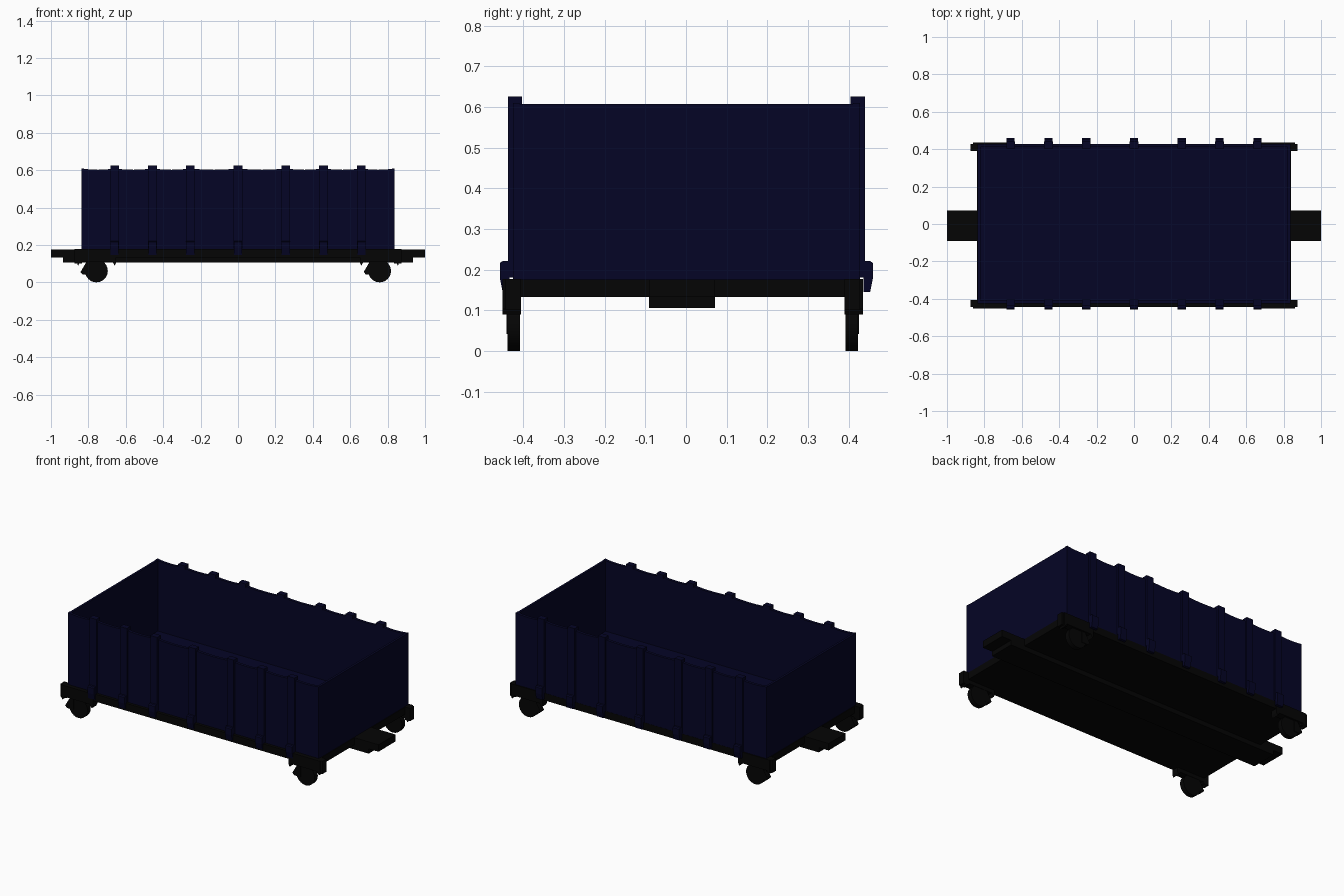
import bpy, bmesh, math

if "Cube" in bpy.data.objects:
    bpy.data.objects.remove(bpy.data.objects["Cube"])

def material(name, rgb):
    m = bpy.data.materials.new(name)
    m.diffuse_color = (*rgb, 1)
    m.use_nodes = True
    m.node_tree.nodes["Principled BSDF"].inputs["Base Color"].default_value = m.diffuse_color
    return m

NAVY = material("navy_paint", (0.0014, 0.0014, 0.019))
BLACK = material("black_iron", (0.0014, 0.0014, 0.0014))
BODY_Y, GEAR_Y = 0.001, -0.008   # centre lines of the body and the underframe

def prism(name, pts, lo, hi, mat, axis="y"):
    """Extrude an outline: (x, z) along y, or (y, z) along x."""
    bm = bmesh.new()
    def place(a, z, d):
        return (a, d, z) if axis == "y" else (d, a, z)
    verts = [bm.verts.new(place(a, z, lo)) for a, z in pts]
    face = bm.faces.new(verts)
    out = bmesh.ops.extrude_face_region(bm, geom=[face])
    step = (0, hi - lo, 0) if axis == "y" else (hi - lo, 0, 0)
    bmesh.ops.translate(bm, vec=step, verts=[g for g in out["geom"] if isinstance(g, bmesh.types.BMVert)])
    bmesh.ops.recalc_face_normals(bm, faces=bm.faces)
    me = bpy.data.meshes.new(name)
    bm.to_mesh(me)
    bm.free()
    me.materials.append(mat)
    ob = bpy.data.objects.new(name, me)
    bpy.context.collection.objects.link(ob)
    ob.location.y = BODY_Y if mat is NAVY else GEAR_Y
    return ob

def box(name, x0, x1, y0, y1, z0, z1, mat):
    return prism(name, [(x0, z0), (x1, z0), (x1, z1), (x0, z1)], y0, y1, mat)

STAKES = [-0.66, -0.457, -0.255, 0, 0.255, 0.457, 0.66]

# Underframe: deck, centre sill and buffing beams at both ends
box("deck_frame", -0.84, 0.84, -0.425, 0.425, 0.133, 0.176, BLACK)
box("centre_sill", -0.935, 0.935, -0.083, 0.079, 0.105, 0.135, BLACK)
for s, side in ((-1, "left"), (1, "right")):
    xs = sorted((s * 0.838, s * 1.0))
    box(side + "_coupler_beam", *xs, -0.083, 0.079, 0.134, 0.176, BLACK)

# Cargo floor and end walls
box("cargo_floor", -0.83, 0.83, -0.42, 0.42, 0.175, 0.182, NAVY)
for s, side in ((-1, "left"), (1, "right")):
    xs = sorted((s * 0.822, s * 0.836))
    box(side + "_end_wall", *xs, -0.427, 0.427, 0.175, 0.607, NAVY)

# Side wall outline, its top edge sagging slightly between stakes
top = []
knots = [-0.836] + STAKES + [0.836]
for a, b in zip(knots, knots[1:]):
    for i in range(6):
        t = i / 6
        top.append((a + (b - a) * t, 0.609 - 0.028 * t * (1 - t)))
top.append((0.836, 0.609))
wall = [(0.836, 0.175), (-0.836, 0.175)] + top

for s, side in ((-1, "front"), (1, "back")):
    prism(side + "_side_wall", wall, s * 0.41, s * 0.427, NAVY)
    ys = sorted((s * 0.42, s * 0.437))
    box(side + "_side_beam", -0.862, 0.862, *ys, 0.133, 0.177, BLACK)

    # Stakes: post, cap over the wall, and tapered pocket at the foot
    for x in STAKES:
        ys = sorted((s * 0.426, s * 0.439))
        box(side + "_stake", x - 0.023, x + 0.023, *ys, 0.18, 0.61, NAVY)
        ys = sorted((s * 0.404, s * 0.439))
        box(side + "_stake_cap", x - 0.023, x + 0.023, *ys, 0.604, 0.625, NAVY)
        pocket = [(s * 0.435, 0.145), (s * 0.452, 0.145), (s * 0.459, 0.18),
                  (s * 0.459, 0.216), (s * 0.452, 0.221), (s * 0.435, 0.221)]
        prism(side + "_stake_pocket", pocket, x - 0.022, x + 0.022, NAVY, "x")

    # Running gear at each corner
    for cx in (-0.757, 0.757):
        e = math.copysign(1, cx)
        # Hanger bracket with two downward points
        outline = [(-0.105, 0.177), (-0.105, 0.105), (-0.098, 0.09), (-0.085, 0.11),
                   (0.085, 0.11), (0.098, 0.09), (0.105, 0.105), (0.105, 0.177)]
        prism(side + "_hanger", [(cx + x, z) for x, z in outline], s * 0.398, s * 0.443, BLACK)
        xs = sorted((e * 0.835, e * 0.873))
        box(side + "_corner_block", *xs, *sorted((s * 0.398, s * 0.436)), 0.1, 0.177, BLACK)

        # Brake shoe trailing to the left of the wheel
        shoe = [(-0.085, 0.055), (-0.073, 0.042), (-0.03, 0.042), (-0.03, 0.115), (-0.05, 0.115)]
        prism(side + "_brake_shoe", [(cx + x, z) for x, z in shoe], s * 0.4, s * 0.434, BLACK)

        # Wheel
        bpy.ops.mesh.primitive_cylinder_add(vertices=24, radius=0.061, depth=0.03,
                                            location=(cx, s * 0.4155 + GEAR_Y, 0.061),
                                            rotation=(math.pi / 2, 0, 0))
        wheel = bpy.context.object
        wheel.name = side + "_wheel"
        wheel.data.materials.append(BLACK)
        bpy.ops.object.shade_smooth_by_angle()
